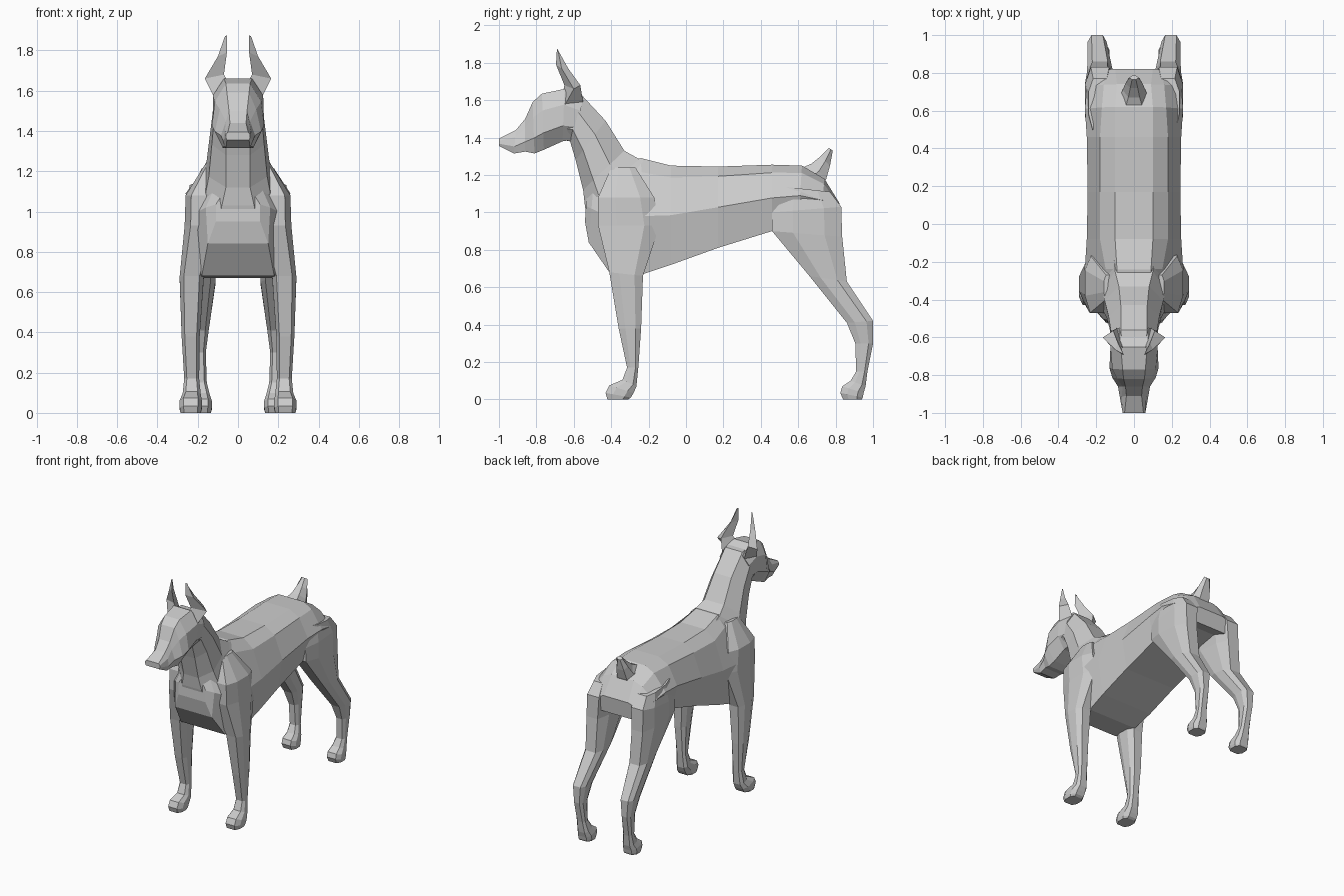
import bpy, bmesh
from mathutils import Vector


def loft(name, rings, mirror=False):
    """Skin a list of equal-length point rings, cap the ends, optionally mirror in x."""
    bm = bmesh.new()
    rows = [[bm.verts.new(p) for p in ring] for ring in rings]
    n = len(rows[0])
    for a, b in zip(rows, rows[1:]):
        for i in range(n):
            j = (i + 1) % n
            bm.faces.new((a[i], a[j], b[j], b[i]))
    bm.faces.new(rows[0])
    bm.faces.new(rows[-1])
    bmesh.ops.recalc_face_normals(bm, faces=bm.faces)
    mesh = bpy.data.meshes.new(name)
    bm.to_mesh(mesh)
    bm.free()
    obj = bpy.data.objects.new(name, mesh)
    bpy.context.collection.objects.link(obj)
    if mirror:
        m = obj.modifiers.new("Mirror", 'MIRROR')
        m.use_axis[0] = True
        m.use_mirror_merge = False
    return obj


def ring(y1, z1, y2, z2, widths, ts, cx=0.0):
    """Symmetric ring running from point 1 to point 2 in side view, half widths at ts."""
    a, b = Vector((cx, y1, z1)), Vector((cx, y2, z2))
    side = [(a.lerp(b, t), w) for t, w in zip(ts, widths)]
    return ([p + Vector((w, 0, 0)) for p, w in side] +
            [p - Vector((w, 0, 0)) for p, w in reversed(side)])


def body_part(name, ts, sections):
    return loft(name, [ring(*s[:4], s[4:], ts) for s in sections])


def leg(name, sections):
    """Sections: front y, z, back y, z, centre x, half width."""
    ts, shape = (0, 0.3, 0.75, 1), (0.65, 1, 1, 0.6)
    return loft(name, [ring(*s[:4], [s[5] * k for k in shape], ts, s[4])
                       for s in sections], mirror=True)


# Torso: top y, z, bottom y, z, four half widths
body_part("torso", (0, 0.12, 0.5, 1), [
    (-0.53, 1.12, -0.54, 0.95, .05, .07, .11, .11),
    (-0.49, 1.20, -0.52, 0.84, .07, .10, .16, .15),
    (-0.41, 1.27, -0.41, 0.68, .09, .13, .25, .18),
    (-0.24, 1.29, -0.23, 0.67, .09, .15, .26, .20),
    (-0.08, 1.25, -0.08, 0.72, .10, .18, .25, .21),
    (0.17, 1.245, 0.17, 0.81, .10, .18, .245, .21),
    (0.46, 1.255, 0.46, 0.90, .10, .18, .25, .21),
    (0.62, 1.25, 0.60, 0.93, .10, .17, .26, .19),
    (0.74, 1.18, 0.72, 0.95, .09, .16, .25, .17),
    (0.82, 1.05, 0.81, 0.93, .10, .14, .22, .14),
])

# Neck: nape y, z, throat y, z, half widths
body_part("neck", (0, 0.35, 0.75, 1), [
    (-0.13, 1.24, -0.52, 0.94, .11, .19, .18, .10),
    (-0.25, 1.285, -0.54, 1.03, .10, .17, .16, .08),
    (-0.33, 1.33, -0.55, 1.12, .08, .155, .145, .06),
    (-0.43, 1.49, -0.59, 1.28, .07, .135, .13, .06),
    (-0.56, 1.63, -0.62, 1.38, .07, .12, .12, .06),
    (-0.66, 1.64, -0.67, 1.39, .06, .11, .11, .06),
])

# Head and muzzle
body_part("head", (0, 0.3, 0.7, 1), [
    (-0.55, 1.61, -0.60, 1.39, .08, .12, .12, .07),
    (-0.65, 1.66, -0.66, 1.38, .07, .125, .125, .07),
    (-0.77, 1.635, -0.76, 1.335, .06, .115, .13, .07),
    (-0.82, 1.59, -0.81, 1.315, .055, .09, .115, .075),
    (-0.86, 1.50, -0.86, 1.325, .045, .06, .085, .07),
    (-0.91, 1.44, -0.92, 1.315, .04, .065, .075, .06),
    (-1.00, 1.395, -1.00, 1.355, .05, .06, .06, .055),
])

# Pricked ears
loft("ears", [
    [(.04, -.66, 1.63), (.12, -.65, 1.57), (.09, -.55, 1.59)],
    [(.07, -.65, 1.68), (.165, -.60, 1.66), (.11, -.565, 1.68)],
    [(.055, -.695, 1.79), (.10, -.665, 1.77), (.085, -.63, 1.77)],
    [(.055, -.69, 1.875), (.065, -.685, 1.87), (.06, -.68, 1.86)],
], mirror=True)

# Docked tail
body_part("tail", (0, 0.5, 1), [
    (0.60, 1.23, 0.73, 1.13, .05, .08, .05),
    (0.67, 1.26, 0.75, 1.18, .03, .06, .04),
    (0.72, 1.30, 0.77, 1.25, .02, .045, .03),
    (0.765, 1.345, 0.785, 1.33, .01, .025, .01),
])

# Front legs from shoulder to paw
leg("front_legs", [
    (-.40, 1.24, -.27, 1.24, .13, .03),
    (-.47, 1.08, -.17, 1.08, .18, .08),
    (-.47, .93, -.14, .93, .18, .085),
    (-.41, .68, -.23, .66, .23, .06),
    (-.36, .38, -.24, .38, .235, .045),
    (-.315, .17, -.255, .17, .23, .037),
    (-.34, .105, -.265, .07, .23, .045),
    (-.41, .075, -.28, .035, .235, .055),
    (-.43, .035, -.295, .01, .235, .055),
    (-.42, 0, -.31, 0, .235, .05),
])

# Hind legs from haunch to paw
leg("hind_legs", [
    (.50, 1.14, .77, 1.11, .18, .06),
    (.46, 1.0, .83, 1.03, .18, .08),
    (.46, .90, .835, .87, .185, .075),
    (.66, .66, .86, .63, .18, .068),
    (.86, .41, 1.0, .42, .195, .05),
    (.905, .30, 1.0, .30, .195, .035),
    (.91, .15, .97, .15, .19, .035),
    (.88, .10, .96, .07, .185, .045),
    (.835, .07, .95, .035, .185, .055),
    (.825, .035, .945, .01, .185, .055),
    (.84, 0, .94, 0, .185, .05),
])
